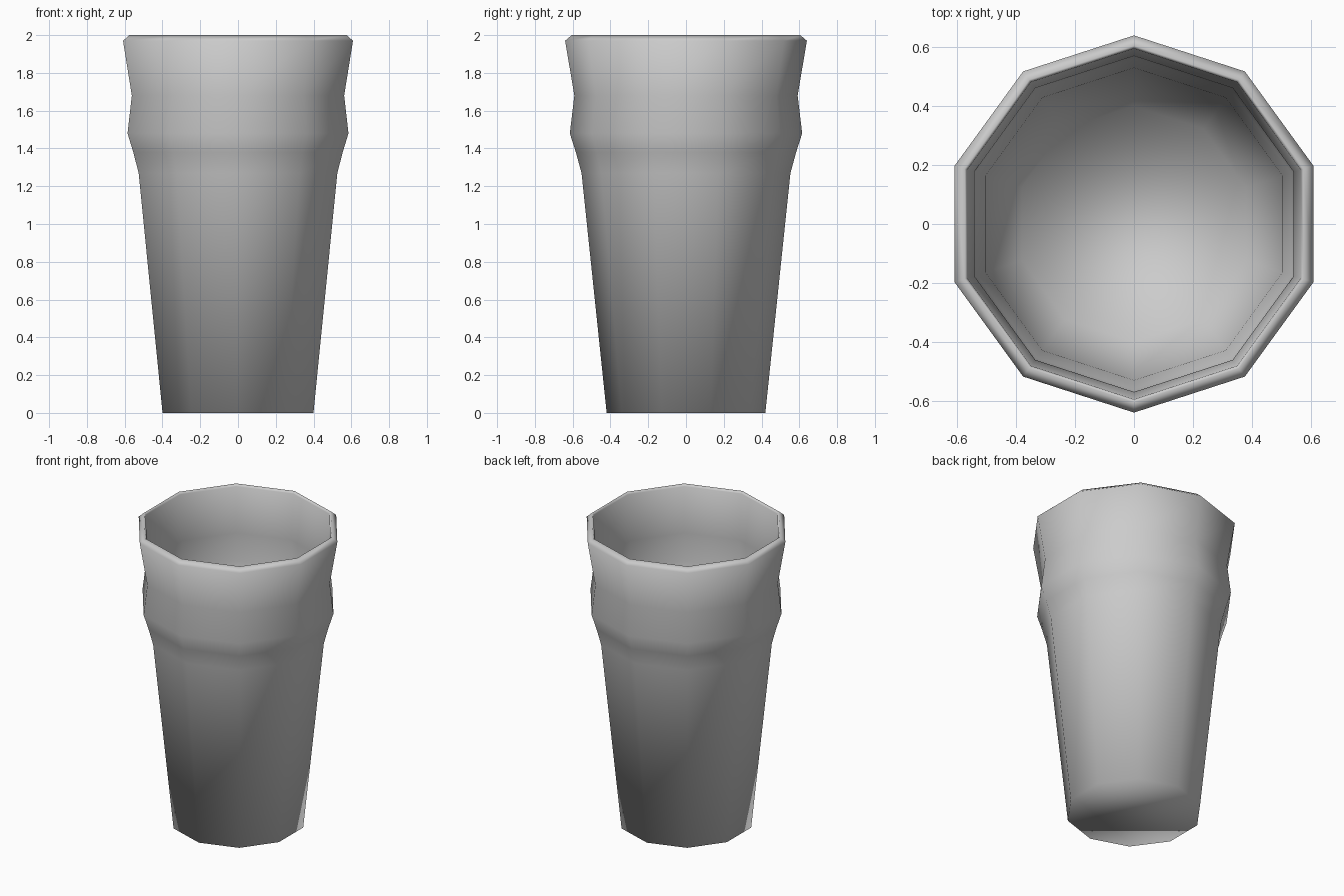
import bpy, bmesh
from math import sin, cos, pi

if "Cube" in bpy.data.objects:
    bpy.data.objects.remove(bpy.data.objects["Cube"])

SIDES = 10
# radius, height: outer wall up, over the rim, inner wall down
PROFILE = [(0.42, 0.0), (0.553, 1.27), (0.583, 1.38), (0.615, 1.48),
           (0.591, 1.68), (0.64, 1.97), (0.605, 2.0), (0.595, 1.985),
           (0.57, 1.68), (0.592, 1.48), (0.561, 1.38), (0.53, 1.27), (0.40, 0.06)]

bm = bmesh.new()
rings = []
for r, z in PROFILE:
    rings.append([bm.verts.new((r * cos(pi / 2 + 2 * pi * i / SIDES),
                                r * sin(pi / 2 + 2 * pi * i / SIDES), z))
                  for i in range(SIDES)])
# walls
for a, b in zip(rings, rings[1:]):
    for i in range(SIDES):
        j = (i + 1) % SIDES
        bm.faces.new((a[i], a[j], b[j], b[i]))
# base and inner floor
bm.faces.new(rings[0][::-1])
bm.faces.new(rings[-1])
bmesh.ops.recalc_face_normals(bm, faces=bm.faces)
for f in bm.faces:
    f.smooth = True

mesh = bpy.data.meshes.new("drinking_glass")
bm.to_mesh(mesh)
bm.free()
obj = bpy.data.objects.new("drinking_glass", mesh)
bpy.context.collection.objects.link(obj)
